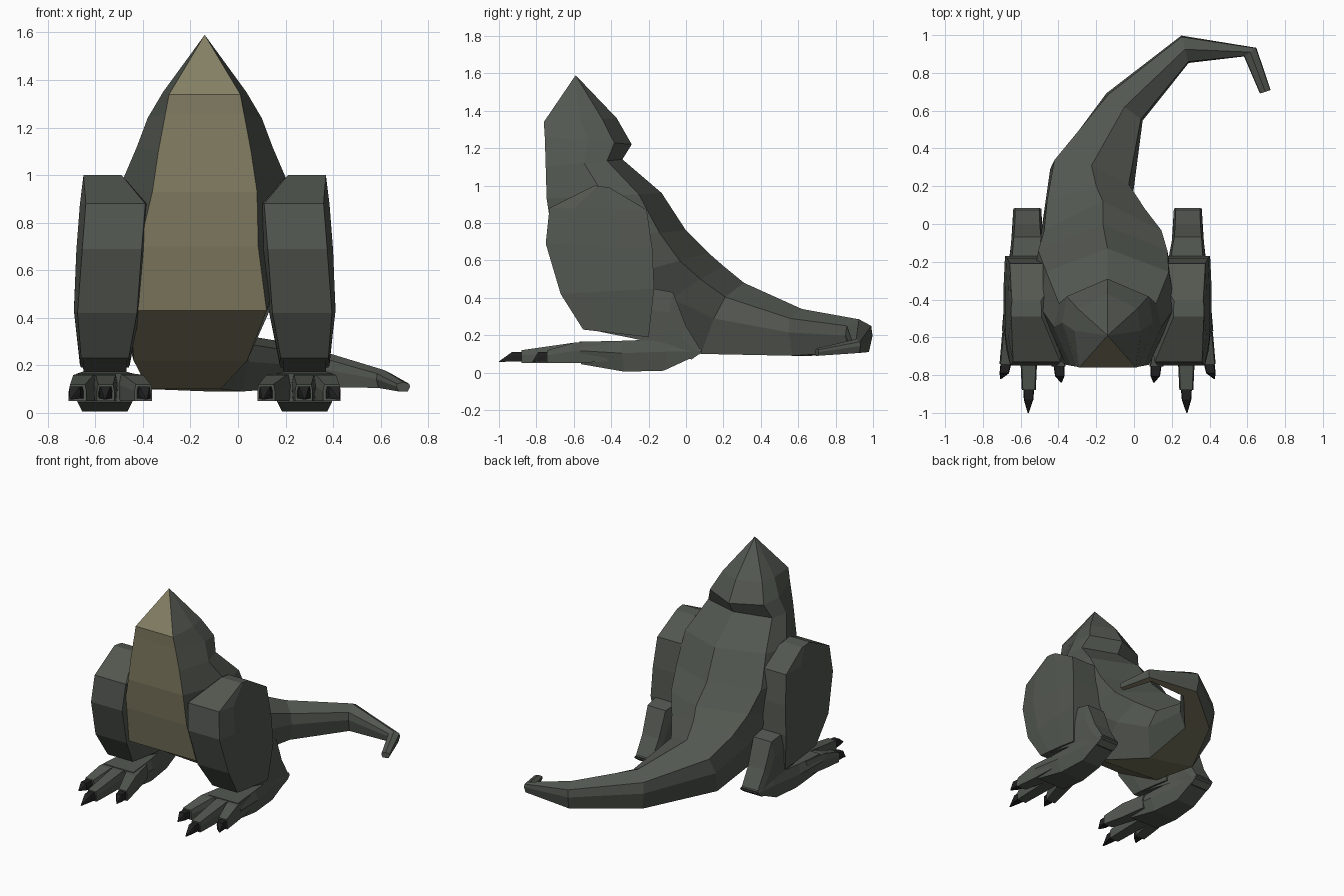
import bpy, bmesh
from math import cos, sin, radians

def material(name, rgb):
    m = bpy.data.materials.new(name)
    m.diffuse_color = (*rgb, 1)
    return m

HIDE = material("hide", (0.085, 0.095, 0.08))
BELLY = material("belly", (0.235, 0.215, 0.13))
CLAW = material("claw", (0.015, 0.015, 0.015))
MID = -0.14          # body symmetry line

def loft(name, rings, section, mats, strip=None):
    """Each ring: x centre, (y,z) of back/top, (y,z) of front/bottom, half width, front half width, yaw."""
    bm = bmesh.new()
    loops = []
    for x, a, b, w, s, yaw in rings:
        c, d = cos(radians(yaw)), sin(radians(yaw))
        loop = []
        for t, v in section:
            off = v * (s if t == 1 else w)
            loop.append(bm.verts.new((x + off * c,
                                      a[0] + (b[0] - a[0]) * t + off * d,
                                      a[1] + (b[1] - a[1]) * t)))
        loops.append(loop)
    n = len(section)
    for p, q in zip(loops, loops[1:]):
        for i in range(n):
            f = bm.faces.new((p[i], p[(i + 1) % n], q[(i + 1) % n], q[i]))
            f.material_index = 1 if i == strip else 0
    bm.faces.new(loops[0])
    bm.faces.new(loops[-1])
    bmesh.ops.remove_doubles(bm, verts=bm.verts, dist=0.0005)
    bmesh.ops.recalc_face_normals(bm, faces=bm.faces)
    me = bpy.data.meshes.new(name)
    bm.to_mesh(me)
    bm.free()
    for m in mats:
        me.materials.append(m)
    ob = bpy.data.objects.new(name, me)
    bpy.context.collection.objects.link(ob)
    return ob

# head, torso and tail: one skin from crown to tail tip, pale strip down the front
BODY = [(0, 0), (.2, .9), (.5, 1), (1, 1), (1, -1), (.5, -1), (.2, -.9)]
loft("body_and_tail", [
    (MID, (-.59, 1.59), (-.59, 1.59), 0, 0, 0),
    (MID, (-.37, 1.36), (-.76, 1.34), .175, .15, 0),
    (MID, (-.29, 1.22), (-.755, 1.26), .24, .165, 0),
    (MID, (-.34, 1.14), (-.75, 1.10), .285, .195, 0),
    (MID, (-.13, .96), (-.745, .93), .36, .22, 0),
    (-.165, (0, .76), (-.71, .70), .38, .25, 0),
    (-.165, (.12, .64), (-.65, .43), .345, .285, 0),
    (-.20, (.20, .57), (-.30, .22), .29, .24, -5),
    (-.225, (.31, .48), (.13, .10), .23, .16, -18),
    (-.05, (.62, .34), (.62, .09), .12, .085, -37),
    (.27, (.925, .285), (.925, .11), .075, .055, -75),
    (.615, (.91, .18), (.91, .105), .04, .03, -145),
    (.695, (.70, .13), (.70, .09), .03, .02, -162),
], BODY, [HIDE, BELLY], strip=3)

LIMB = [(0, .95), (.3, 1), (.75, 1), (1, 1), (1, -1), (.75, -1), (.3, -1), (0, -.95)]
BOX = [(0, .85), (.4, 1), (1, 1), (1, -1), (.4, -1), (0, -.85)]

for side, tag in ((1, "right"), (-1, "left")):
    def limb(name, rings, section=LIMB, mat=HIDE):
        loft(f"{tag}_{name}",
             [(MID + side * dx, a, b, w, s, 0) for dx, a, b, w, s in rings],
             section, [mat])

    # thigh, leaning in over the flank at the front
    limb("thigh", [
        (.43, (-.41, .99), (-.49, 1.0), .08, .08),
        (.375, (-.21, .87), (-.73, .88), .15, .125),
        (.39, (-.18, .66), (-.75, .69), .15, .125),
        (.41, (-.17, .45), (-.67, .42), .14, .125),
        (.42, (-.20, .19), (-.55, .23), .105, .10),
    ])
    # shin running back to the heel
    limb("shin", [
        (.42, (-.45, .40), (-.54, .235), .10, .09),
        (.42, (-.18, .45), (-.22, .17), .10, .09),
        (.425, (-.07, .43), (-.12, .16), .085, .08),
        (.425, (0, .25), (-.06, .10), .078, .075),
        (.425, (.085, .11), (.03, .07), .075, .07),
    ], BOX)
    # foot
    limb("foot", [
        (.425, (.085, .125), (.075, .10), .074, .072),
        (.425, (-.08, .18), (-.12, .01), .085, .075),
        (.42, (-.35, .17), (-.33, .005), .12, .095),
        (.42, (-.57, .165), (-.56, .045), .14, .115),
    ], BOX)
    # toes and claws: root offset, end offset, end y, claw tip offset, claw tip y
    for nm, r, e, y, ct, cy in (("inner", .345, .258, -.755, .245, -.84),
                                ("middle", .417, .417, -.88, .42, -1.0),
                                ("outer", .485, .535, -.74, .565, -.82)):
        limb(nm + "_toe", [
            (r, (-.42, .165), (-.42, .06), .055, .05),
            (.5 * (r + e), (-.6, .16), (-.6, .05), .05, .045),
            (e, (y, .12), (y, .05), .037, .037),
        ], BOX)
        limb(nm + "_claw", [
            (e, (y + .02, .112), (y + .02, .06), .03, .03),
            (.6 * e + .4 * ct, (y - .05, .11), (y - .05, .06), .025, .022),
            (ct, (cy, .06), (cy, .056), .003, .003),
        ], BOX, CLAW)
